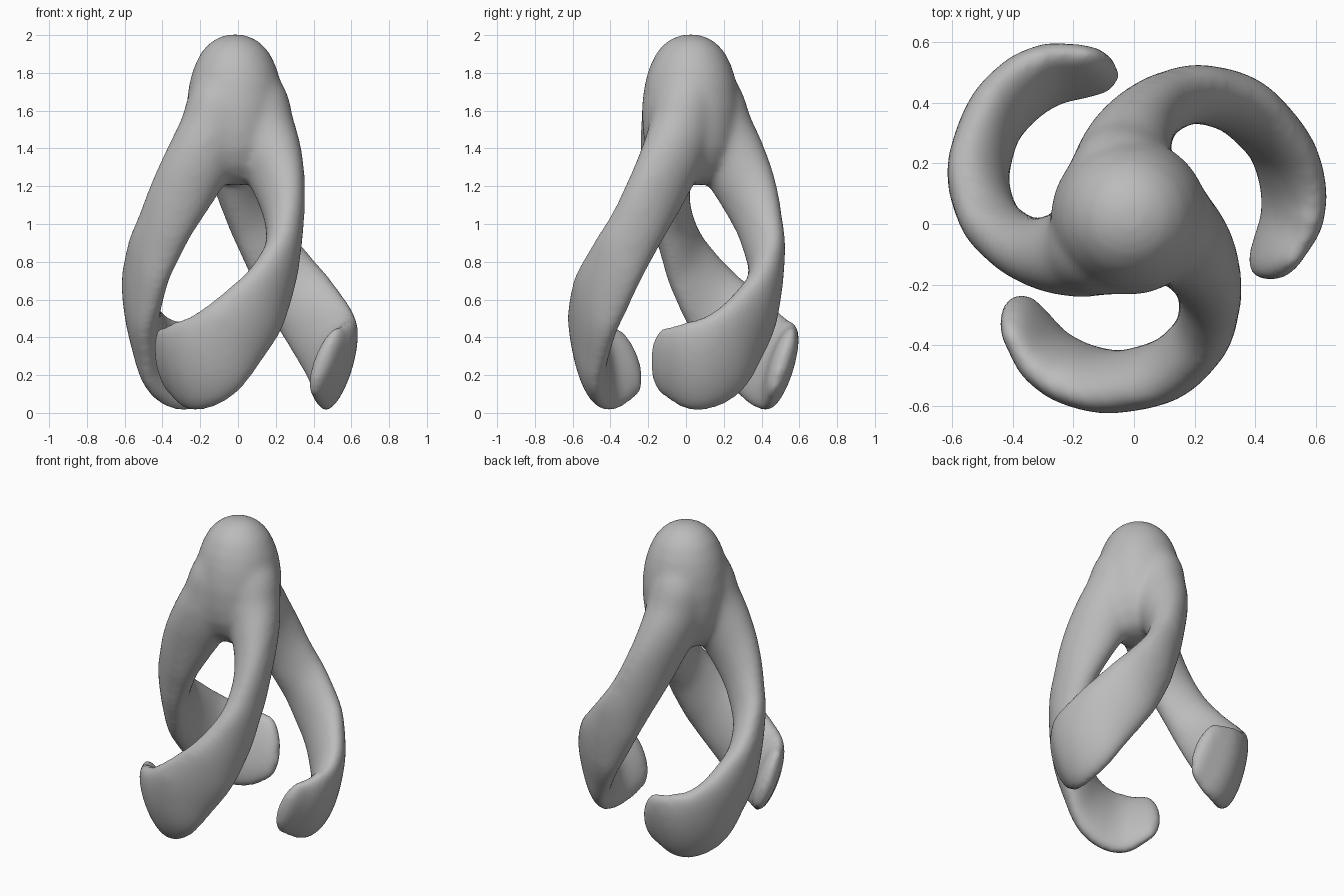
import bpy, bmesh, math
from mathutils import Vector, Matrix

old = bpy.data.objects.get("Cube")
if old:
    bpy.data.objects.remove(old, do_unlink=True)

grey = bpy.data.materials.new("plain grey")
grey.use_nodes = True
colour = (0.5, 0.5, 0.5, 1)
grey.diffuse_color = colour
grey.node_tree.nodes["Principled BSDF"].inputs["Base Color"].default_value = colour

AXIS = Vector((-0.015, 0.025, 0))   # the legs spiral about this axis
UP = Vector((0, 0, 1))
SIDES = 32
STEPS = 8

# One leg: x, y, z, half thickness, half width
LEG = [Vector(p) for p in (
    (0.01, 0.02, 1.86, 0.12, 0.12),
    (0.07, 0.005, 1.66, 0.175, 0.19),
    (0.115, -0.02, 1.50, 0.17, 0.195),
    (0.18, -0.08, 1.34, 0.145, 0.185),
    (0.23, -0.165, 1.16, 0.115, 0.17),
    (0.247, -0.26, 0.98, 0.10, 0.155),
    (0.22, -0.37, 0.79, 0.095, 0.165),
    (0.12, -0.47, 0.585, 0.097, 0.195),
    (-0.04, -0.515, 0.40, 0.093, 0.222),
    (-0.18, -0.495, 0.28, 0.088, 0.25),
    (-0.29, -0.435, 0.25, 0.078, 0.25),
    (-0.365, -0.335, 0.27, 0.06, 0.205),
)]

# Hub and dome: radius, height
HUB = ((0, 2.008), (0.07, 1.997), (0.13, 1.965), (0.18, 1.912), (0.22, 1.83),
       (0.245, 1.74), (0.26, 1.62), (0.255, 1.5), (0.24, 1.4), (0.2, 1.31),
       (0.14, 1.24), (0.07, 1.21), (0, 1.2))


def smooth_path(points):
    """Catmull-Rom curve through the points."""
    pts = [points[0] * 2 - points[1]] + points + [points[-1] * 2 - points[-2]]
    out = []
    for a, b, c, d in zip(pts, pts[1:], pts[2:], pts[3:]):
        for i in range(STEPS):
            t = i / STEPS
            out.append((b * 2 + (c - a) * t + (a * 2 - b * 5 + c * 4 - d) * t ** 2
                        + (b * 3 - a - c * 3 + d) * t ** 3) / 2)
    return out + [points[-1]]


def add_leg(bm, turn):
    path = smooth_path(LEG)
    spots = [Vector(p[:3]) - AXIS for p in path]
    rings = []

    def ring(centre, side, across, thick, wide):
        loop = []
        for k in range(SIDES):
            a = math.tau * k / SIDES
            loop.append(bm.verts.new(turn @ (centre + side * thick * math.cos(a)
                                             + across * wide * math.sin(a)) + AXIS))
        rings.append(loop)

    for i, p in enumerate(path):
        along = (spots[min(i + 1, len(path) - 1)] - spots[max(i - 1, 0)]).normalized()
        side = along.cross(UP).normalized()
        # lean the lower blade outwards at its top edge
        lean = math.radians(-19) * i / len(path)
        side = Matrix.Rotation(lean, 3, along) @ side
        across = side.cross(along)
        ring(spots[i], side, across, p[3], p[4])
    # rounded tip
    for j in range(1, 9):
        a = math.pi / 2 * j / 8.3
        ring(spots[-1] + along * 0.1 * math.sin(a), side, across,
             path[-1][3] * math.cos(a), path[-1][4] * math.cos(a))
    for r, s in zip(rings, rings[1:]):
        for k in range(SIDES):
            n = (k + 1) % SIDES
            bm.faces.new((r[k], r[n], s[n], s[k]))
    bm.faces.new(rings[0][::-1])
    bm.faces.new(rings[-1])


def add_hub(bm):
    verts = [bm.verts.new(AXIS + Vector((r, 0, z))) for r, z in HUB]
    edges = [bm.edges.new(pair) for pair in zip(verts, verts[1:])]
    bmesh.ops.spin(bm, geom=verts + edges, cent=AXIS, axis=UP,
                   angle=math.tau, steps=40)
    bmesh.ops.remove_doubles(bm, verts=bm.verts, dist=0.0005)


bm = bmesh.new()
# domed hub where the legs join
add_hub(bm)
# three spiral legs
for n in range(3):
    add_leg(bm, Matrix.Rotation(-math.tau * n / 3, 3, 'Z'))
bmesh.ops.recalc_face_normals(bm, faces=bm.faces)
mesh = bpy.data.meshes.new("spiral_body")
bm.to_mesh(mesh)
bm.free()
body = bpy.data.objects.new("spiral_body", mesh)
bpy.context.collection.objects.link(body)
mesh.materials.append(grey)

# fuse the parts into one skin and soften the joins
fuse = body.modifiers.new("fuse", 'REMESH')
fuse.mode = 'VOXEL'
fuse.voxel_size = 0.016
fuse.use_smooth_shade = True
soften = body.modifiers.new("soften", 'SMOOTH')
soften.factor = 0.5
soften.iterations = 28
bpy.context.view_layer.objects.active = body
body.select_set(True)
for name in ("fuse", "soften"):
    bpy.ops.object.modifier_apply(modifier=name)
body.data.polygons.foreach_set("use_smooth", [True] * len(body.data.polygons))
body.data.update()
